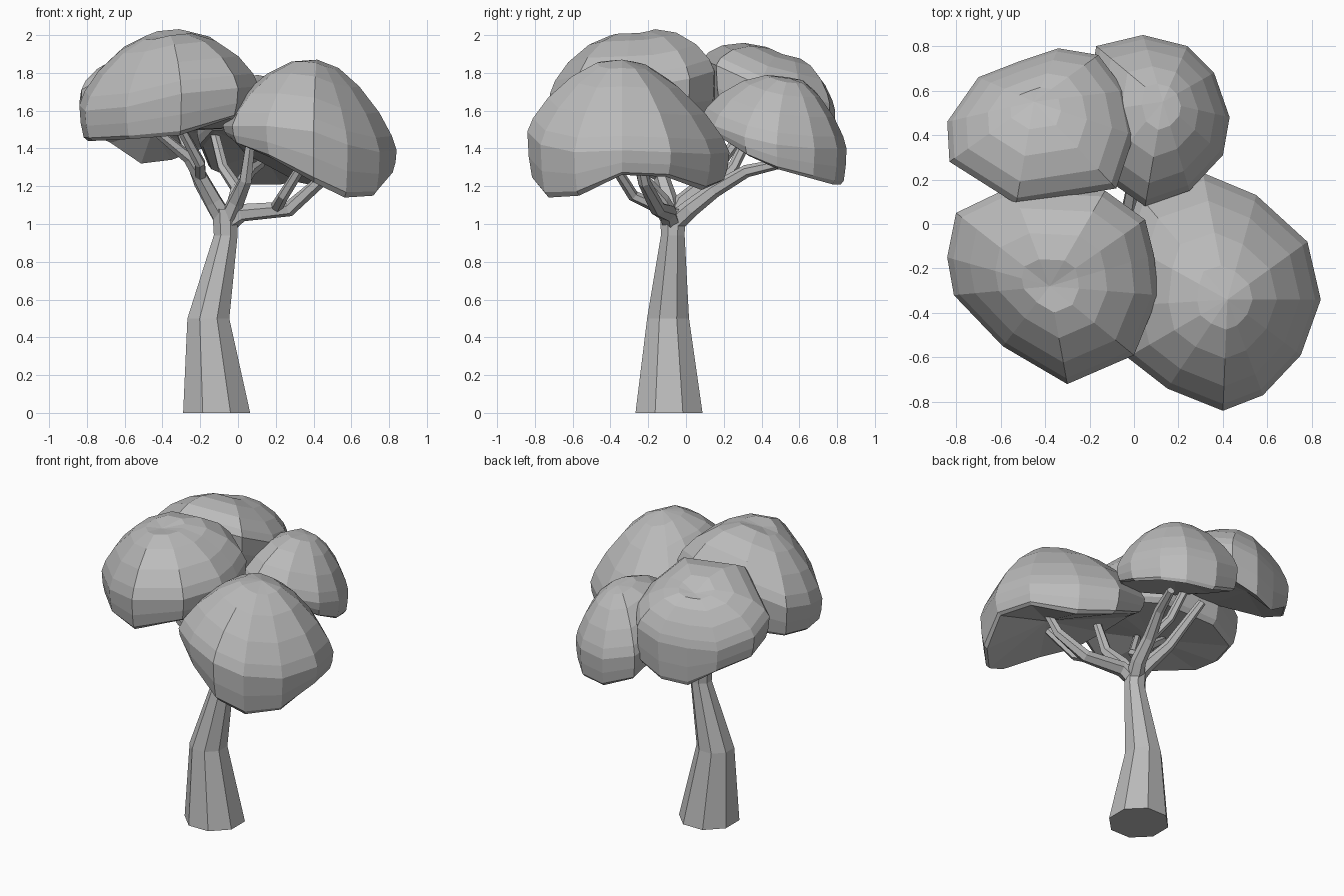
import bpy, bmesh, math
from mathutils import Vector

cube = bpy.data.objects.get("Cube")
if cube:
    bpy.data.objects.remove(cube, do_unlink=True)

grey = bpy.data.materials.new("plain_grey")
grey.use_nodes = True
colour = (0.5, 0.5, 0.5, 1)
grey.diffuse_color = colour
for node in grey.node_tree.nodes:
    if node.type == 'BSDF_PRINCIPLED':
        node.inputs["Base Color"].default_value = colour


def finish(name, bm):
    """Turn a bmesh into a flat shaded object."""
    bmesh.ops.recalc_face_normals(bm, faces=bm.faces[:])
    mesh = bpy.data.meshes.new(name)
    bm.to_mesh(mesh)
    bm.free()
    mesh.materials.append(grey)
    obj = bpy.data.objects.new(name, mesh)
    bpy.context.collection.objects.link(obj)
    return obj


def bridge(bm, rings):
    """Join neighbouring rings of vertices with quads."""
    for low, high in zip(rings, rings[1:]):
        n = len(low)
        for i in range(n):
            j = (i + 1) % n
            bm.faces.new((low[i], low[j], high[j], high[i]))


def fan(bm, ring, centre):
    tip = bm.verts.new(centre)
    for a, b in zip(ring, ring[1:] + ring[:1]):
        bm.faces.new((a, b, tip))


def limb(name, path, sides, level=False):
    """Tapered many-sided tube; path holds (x, y, z, radius)."""
    bm = bmesh.new()
    points = [Vector(p[:3]) for p in path]
    rings = []
    for i, p in enumerate(points):
        along = points[min(i + 1, len(points) - 1)] - points[max(i - 1, 0)]
        if level:
            along = Vector((0, 0, 1))
        along.normalize()
        u = (Vector((1, 0, 0)) - along * along.x).normalized()
        v = along.cross(u)
        ring = []
        for k in range(sides):
            a = math.tau * (k + 0.5) / sides
            ring.append(bm.verts.new(p + (u * math.cos(a) + v * math.sin(a)) * path[i][3]))
        rings.append(ring)
    bridge(bm, rings)
    bm.faces.new(rings[0])
    bm.faces.new(rings[-1])
    return finish(name, bm)


# Dome section: (distance from the crown, share of the bulge)
DOME = ((1, 0), (.94, .14), (.78, .28), (.53, .33), (.27, .25))
# Lower edge and hollow underside: (distance, drop)
LIP = ((.9, 1), (.95, .9), (.985, .5))


def canopy(name, crown, bulge, hollow, outline):
    """Leaf mass; outline holds (x, y, widest z, bottom z) in hundredths."""
    bm = bmesh.new()
    crown = Vector(crown)
    rim = [(Vector(p[:3]) / 100, p[3] / 100) for p in outline]
    rings = []
    for r, drop in LIP:
        ring = []
        for p, low in rim:
            q = crown.lerp(p, r)
            q.z = p.z + (low - p.z) * drop
            ring.append(bm.verts.new(q))
        rings.append(ring)
    for r, share in DOME:
        lift = Vector((0, 0, bulge * share))
        rings.append([bm.verts.new(crown.lerp(p, r) + lift) for p, low in rim])
    bridge(bm, rings)
    fan(bm, rings[-1], crown)
    fan(bm, rings[0], (crown.x, crown.y, hollow))
    return finish(name, bm)


# Trunk
limb("trunk", [(-.113, -.09, 0, .192), (-.157, -.095, .5, .12),
               (-.065, -.07, .94, .068), (-.07, -.07, 1.08, .072)], 8, level=True)

# Branches
fork = (-.06, -.07, 1.0)
left_knee = (-.2, -.13, 1.25)
right_knee = (.2, -.13, 1.08)
back_knee = (0, .15, 1.18)
branches = {
    "left_branch": [fork, (-.13, -.09, 1.12), left_knee, (-.26, -.17, 1.35), (-.42, -.22, 1.48)],
    "left_twig": [left_knee, (-.2, -.25, 1.32), (-.3, -.33, 1.5)],
    "back_left_branch": [fork, (-.13, -.03, 1.11), (-.2, .1, 1.22), (-.3, .3, 1.48)],
    "right_branch": [fork, (.02, -.1, 1.06), (.27, -.15, 1.08), (.43, -.22, 1.22), (.5, -.25, 1.36)],
    "right_twig": [right_knee, (.24, -.28, 1.15), (.36, -.4, 1.34)],
    "front_branch": [fork, (-.01, -.13, 1.12), (.04, -.22, 1.23), (.07, -.28, 1.46)],
    "back_branch": [fork, (-.02, .02, 1.08), back_knee, (.06, .32, 1.28), (.12, .5, 1.32)],
    "back_twig": [back_knee, (-.08, .25, 1.3), (-.13, .35, 1.5)],
}
for name, path in branches.items():
    start = .034 if name.endswith("twig") else .056
    n = len(path) - 1
    limb(name, [(*p, start + (.026 - start) * i / n) for i, p in enumerate(path)], 6)

# Leaf masses
canopy("front_left_canopy", (-.38, -.28, 1.99), .36, 1.5, [
    (-80, 5, 167, 146), (-84, -15, 163, 144), (-81, -32, 160, 144),
    (-59, -55, 162, 145), (-30, -72, 169, 147), (0, -59, 172, 156),
    (11, -32, 173, 153), (9, -14, 174, 151), (5, 2, 177, 151),
    (-13, 15, 181, 150), (-55, 17, 177, 148)])
canopy("front_right_canopy", (.42, -.34, 1.87), .34, 1.36, [
    (31, 23, 138, 122), (55, 13, 137, 118), (78, -8, 138, 125),
    (84, -34, 139, 126), (75, -59, 138, 115), (58, -77, 142, 114),
    (40, -84, 149, 122), (15, -74, 152, 135), (-3, -60, 152, 142),
    (-8, -37, 152, 146), (-5, -8, 151, 144), (2, 13, 146, 136)])
canopy("back_left_canopy", (-.45, .55, 1.87), .27, 1.5, [
    (-53, 9, 187, 162), (-83, 28, 171, 155), (-84, 46, 164, 149),
    (-70, 66, 158, 143), (-52, 73, 158, 132), (-34, 79, 160, 134),
    (-16, 76, 164, 140), (-4, 60, 168, 147), (0, 40, 173, 152),
    (-8, 16, 184, 160)])
canopy("back_right_canopy", (.13, .55, 1.77), .3, 1.38, [
    (-17, 80, 146, 129), (4, 85, 140, 121), (24, 80, 140, 121),
    (36, 68, 140, 124), (43, 48, 142, 129), (40, 31, 146, 136),
    (25, 15, 152, 146), (5, 8, 156, 150), (-15, 22, 155, 149),
    (-22, 50, 152, 141)])
